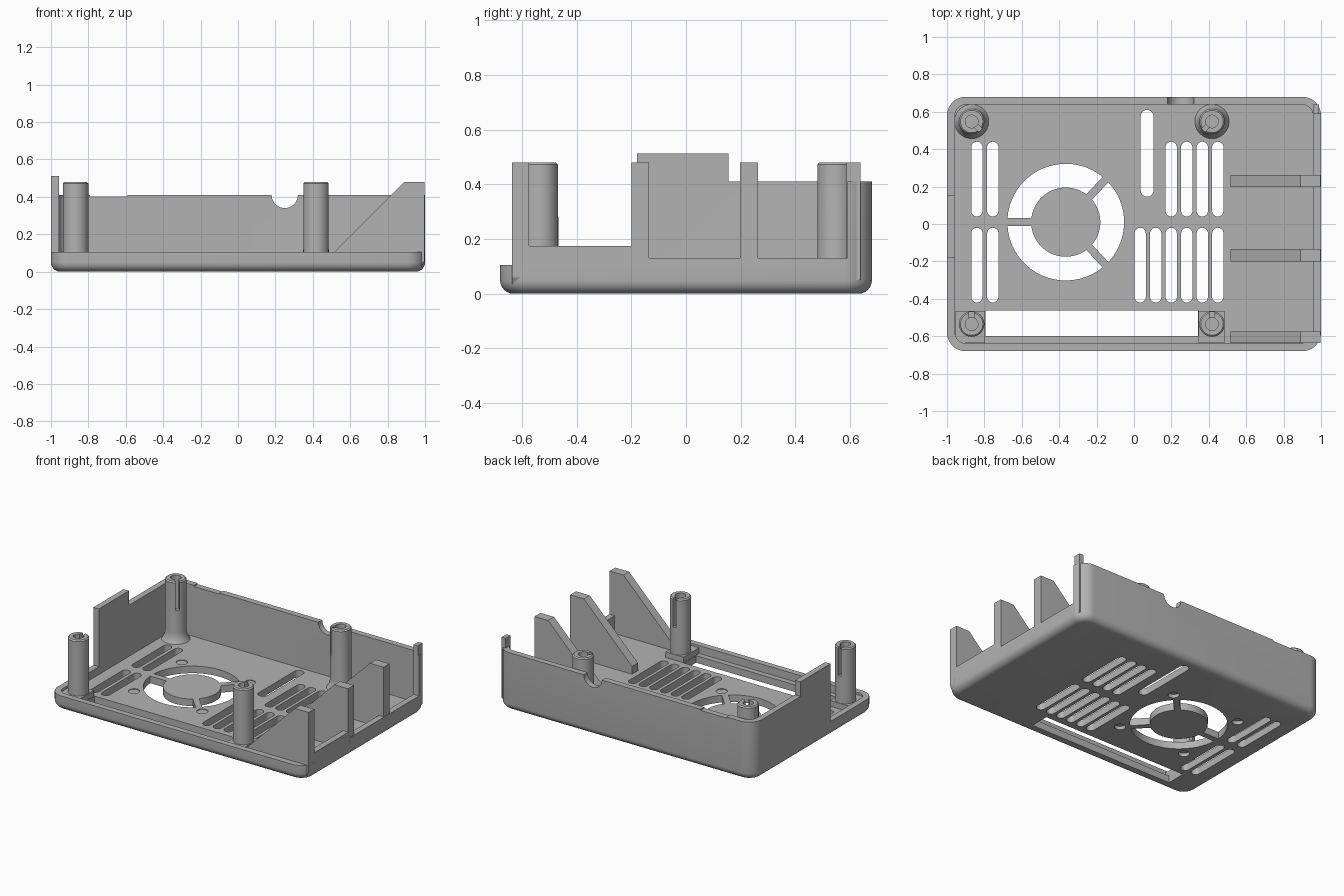
import bpy, bmesh, math
from mathutils import Matrix, Vector

if "Cube" in bpy.data.objects:
    bpy.data.objects.remove(bpy.data.objects["Cube"])

grey = bpy.data.materials.new("plain grey")
grey.use_nodes = True
colour = (0.45, 0.45, 0.45, 1)
grey.diffuse_color = colour
grey.node_tree.nodes["Principled BSDF"].inputs["Base Color"].default_value = colour

FLOOR, RIM, WALL = 0.05, 0.105, 0.41
HX, HY, THICK = 1.0, 0.68, 0.042


def rounded(cx, cy, hx, hy, r, steps=10):
    """Outline of a rounded rectangle; a slot or a circle when r is large."""
    pts = []
    for k, (sx, sy) in enumerate(((1, 1), (-1, 1), (-1, -1), (1, -1))):
        for i in range(steps + 1):
            a = math.pi / 2 * (k + i / steps)
            p = Vector((cx + sx * (hx - r) + r * math.cos(a),
                        cy + sy * (hy - r) + r * math.sin(a)))
            if not pts or (p - pts[-1]).length > 1e-5:
                pts.append(p)
    if (pts[0] - pts[-1]).length < 1e-5:
        pts.pop()
    return pts


def circle(cx, cy, r):
    return rounded(cx, cy, r, r, r)


def loft(bm, layers, matrix=Matrix()):
    """Closed solid through (outline, height) layers."""
    rings = [[bm.verts.new(matrix @ Vector((p[0], p[1], z))) for p in o] for o, z in layers]
    bm.faces.new(rings[0][::-1])
    bm.faces.new(rings[-1])
    for a, b in zip(rings, rings[1:]):
        for i in range(len(a)):
            j = (i + 1) % len(a)
            bm.faces.new((a[i], a[j], b[j], b[i]))


def prism(bm, outline, z0, z1, matrix=Matrix()):
    loft(bm, [(outline, z0), (outline, z1)], matrix)


def box(bm, x0, x1, y0, y1, z0, z1):
    prism(bm, [(x0, y0), (x1, y0), (x1, y1), (x0, y1)], z0, z1)


def finish(bm, name):
    bmesh.ops.recalc_face_normals(bm, faces=bm.faces)
    mesh = bpy.data.meshes.new(name)
    bm.to_mesh(mesh)
    bm.free()
    mesh.materials.append(grey)
    ob = bpy.data.objects.new(name, mesh)
    bpy.context.collection.objects.link(ob)
    return ob


def cut(ob, bm):
    cutter = finish(bm, "cutter")
    mod = ob.modifiers.new("cut", "BOOLEAN")
    mod.operation, mod.solver, mod.object = "DIFFERENCE", "EXACT", cutter
    bpy.context.view_layer.objects.active = ob
    bpy.ops.object.modifier_apply(modifier=mod.name)
    bpy.data.objects.remove(cutter)


def smooth(ob):
    bpy.ops.object.select_all(action="DESELECT")
    ob.select_set(True)
    bpy.context.view_layer.objects.active = ob
    bpy.ops.object.shade_smooth_by_angle(angle=math.radians(30))


# Tray shell with a rounded bottom edge
fillet = 0.05
layers = []
for i in range(7):
    a = math.pi / 2 * i / 6
    inset = fillet * (1 - math.sin(a))
    layers.append((rounded(0, 0, HX - inset, HY - inset, 0.1 - inset), fillet * (1 - math.cos(a))))
layers.append((rounded(0, 0, HX, HY, 0.1), 0.512))
bm = bmesh.new()
loft(bm, layers)
shell = finish(bm, "case_shell")

# Hollow inside
bm = bmesh.new()
prism(bm, rounded(0, 0, HX - THICK, HY - THICK, 0.06), FLOOR, 1)
cut(shell, bm)

# Stepped wall heights: left tab, low front, low cable end
for bounds in ((-0.95, 1.1, -0.8, 0.8, WALL, 1), (-1.1, -0.9, 0.155, 0.8, WALL, 1),
               (-1.1, 1.1, -0.8, -0.18, RIM, 1), (0.9, 1.1, -0.3, 0.59, 0.13, 1)):
    bm = bmesh.new()
    box(bm, *bounds)
    cut(shell, bm)

# Notches in the back wall
bm = bmesh.new()
prism(bm, circle(0.25, WALL, 0.07), -0.8, -0.55, Matrix.Rotation(math.pi / 2, 4, "X"))
box(bm, -0.79, -0.59, 0.55, 0.8, WALL - 0.008, 1)
cut(shell, bm)

# Floor openings: vents, long slot, connector window
bm = bmesh.new()
lower = [-0.84, -0.755] + [0.033 + 0.083 * i for i in range(6)]
upper = lower[:2] + lower[4:]
for xs, cy in ((lower, -0.22), (upper, 0.24)):
    for x in xs:
        prism(bm, rounded(x, cy, 0.03, 0.2, 0.03), -0.1, 0.2)
prism(bm, rounded(0.07, 0.378, 0.034, 0.232, 0.034), -0.1, 0.2)
box(bm, -0.795, 0.342, -0.6, -0.463, -0.1, 0.2)

# Fan grille: three ring sectors between spokes, and screw holes
FX, FY, R_IN, R_OUT = -0.365, 0.01, 0.185, 0.312
spokes = [math.radians(d) for d in (-47, 47, 180, 313)]
for a0, a1 in zip(spokes, spokes[1:]):
    outline = []
    for r, flip in ((R_OUT, False), (R_IN, True)):
        gap = math.asin(0.021 / r)
        arc = [a0 + gap + (a1 - a0 - 2 * gap) * i / 20 for i in range(21)]
        outline += [(FX + r * math.cos(a), FY + r * math.sin(a)) for a in (arc[::-1] if flip else arc)]
    prism(bm, outline, -0.1, 0.2)
screws = [(FX + sx * 0.266, FY + sy * 0.266) for sx in (-1, 1) for sy in (-1, 1)]
for x, y in screws:
    prism(bm, circle(x, y, 0.036), -0.1, 0.2)
cut(shell, bm)
smooth(shell)

# Thin webs closing the screw holes
bm = bmesh.new()
for x, y in screws:
    prism(bm, circle(x, y, 0.037), 0.025, 0.045)
smooth(finish(bm, "screw_hole_webs"))

# Raised sill between the first two ribs
bm = bmesh.new()
box(bm, HX - THICK, HX, -0.575, -0.19, 0.06, 0.175)
finish(bm, "end_sill")

# Sloped ribs at the cable end: side profile pushed along y
profile = [(0.515, 0.03), (0.98, 0.03), (0.997, 0.06), (0.997, 0.48), (0.89, 0.48), (0.515, 0.105)]
for name, y0, y1 in (("front_rib", -0.637, -0.575), ("middle_rib", -0.2, -0.135),
                     ("back_rib", 0.197, 0.263)):
    bm = bmesh.new()
    prism(bm, profile, -y1, -y0, Matrix.Rotation(math.pi / 2, 4, "X"))
    finish(bm, name)
bm = bmesh.new()
box(bm, HX - THICK, 0.99, 0.587, 0.638, 0.05, 0.48)
finish(bm, "corner_tab")

# Hollow split posts
for name, x, y, angle in (("back_right_post", -0.868, 0.548, -45), ("back_left_post", 0.417, 0.548, 225),
                          ("front_right_post", -0.868, -0.535, 90), ("front_left_post", 0.417, -0.535, 90)):
    bm = bmesh.new()
    layers = [(circle(x, y, 0.068), z) for z in (0.12, 0.472)] + [(circle(x, y, 0.06), 0.48)]
    if y > 0:
        flare = [(circle(x, y, 0.068 + 0.03 * (1 - t) ** 2), 0.04 + 0.08 * t) for t in (0, 0.25, 0.5, 0.75)]
    else:
        flare = [(circle(x, y, 0.068), 0.04)]
    loft(bm, flare + layers)
    post = finish(bm, name)
    bm = bmesh.new()
    prism(bm, circle(x, y, 0.034), 0.25, 0.6)
    cut(post, bm)
    bm = bmesh.new()
    place = Matrix.Translation((x, y, 0)) @ Matrix.Rotation(math.radians(angle), 4, "Z")
    prism(bm, [(0, -0.013), (0.1, -0.013), (0.1, 0.013), (0, 0.013)], 0.28, 0.6, place)
    cut(post, bm)
    smooth(post)

# Square pads under the front posts
bm = bmesh.new()
for x0, x1 in ((-0.955, -0.797), (0.344, 0.485)):
    box(bm, x0, x1, -0.637, -0.465, 0.04, 0.09)
finish(bm, "front_post_pads")
